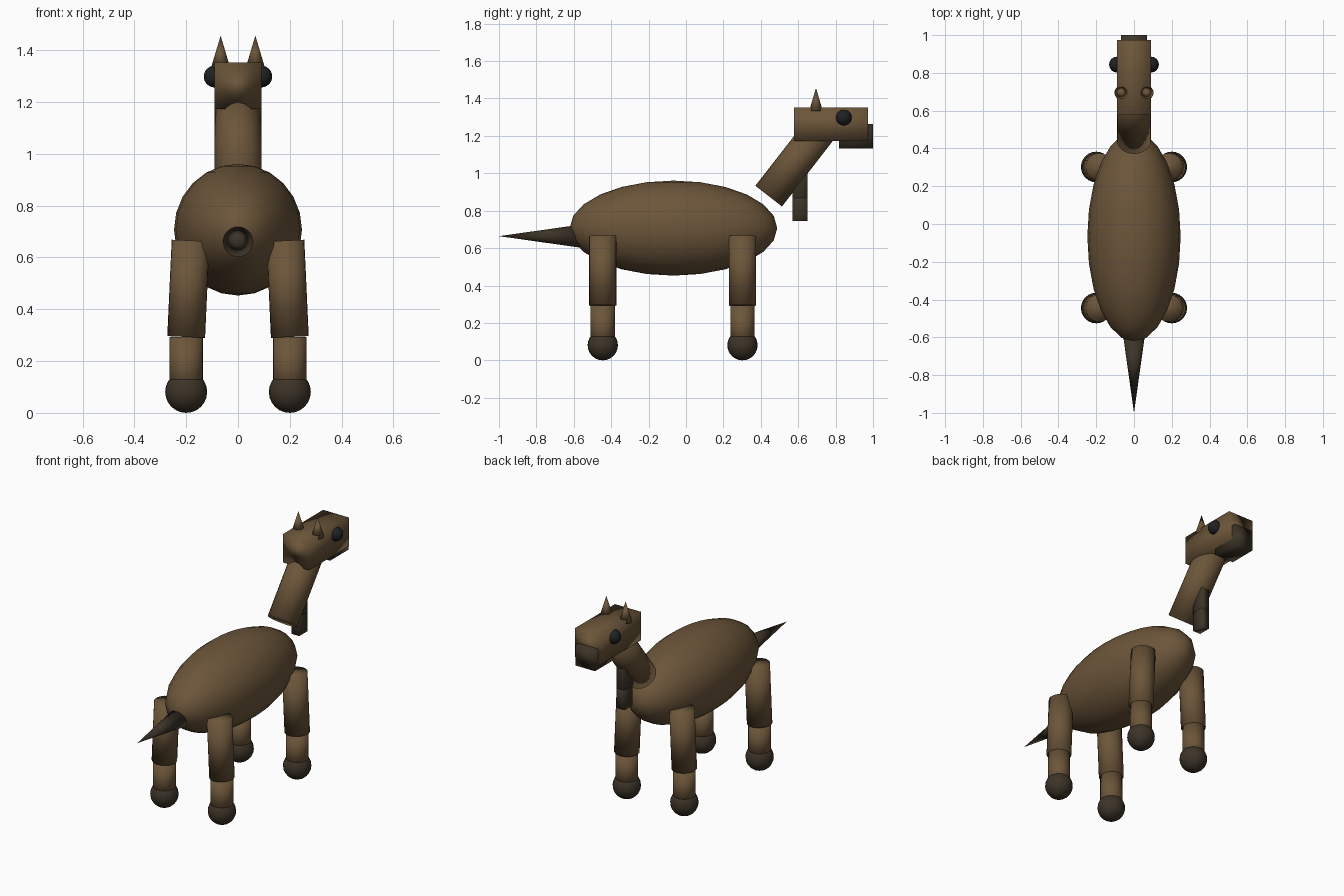
import bpy
from mathutils import Vector

if "Cube" in bpy.data.objects:
    bpy.data.objects.remove(bpy.data.objects["Cube"])


def material(name, rgb):
    m = bpy.data.materials.new(name)
    m.diffuse_color = (*rgb, 1)
    m.use_nodes = True
    m.node_tree.nodes["Principled BSDF"].inputs["Base Color"].default_value = m.diffuse_color
    return m


BROWN = material("brown_fur", (0.150, 0.092, 0.042))
DARK = material("dark_brown", (0.046, 0.034, 0.021))
BLACK = material("eye_black", (0.014, 0.015, 0.017))


def finish(name, mat):
    ob = bpy.context.object
    ob.name = name
    ob.data.materials.append(mat)
    bpy.ops.object.shade_smooth()  # soft shading on every part, boxes included
    return ob


def ball(name, mat, center, radii, segs=24, rings=12):
    bpy.ops.mesh.primitive_uv_sphere_add(segments=segs, ring_count=rings, radius=1, location=center)
    bpy.context.object.scale = radii
    return finish(name, mat)


def box(name, mat, low, high):
    low, high = Vector(low), Vector(high)
    bpy.ops.mesh.primitive_cube_add(size=1, location=(low + high) / 2)
    bpy.context.object.scale = high - low
    return finish(name, mat)


def rod(name, mat, start, end, r1, r2, sides=24):
    """Cylinder or cone running from start to end."""
    start, end = Vector(start), Vector(end)
    d = end - start
    bpy.ops.mesh.primitive_cone_add(vertices=sides, radius1=r1, radius2=r2,
                                    depth=d.length, location=(start + end) / 2)
    ob = bpy.context.object
    ob.rotation_euler = d.to_track_quat('Z', 'Y').to_euler()
    return finish(name, mat)


# Body and tail
ball("body", BROWN, (0, -0.067, 0.707), (0.247, 0.555, 0.254))
rod("tail", DARK, (0, -0.56, 0.664), (0, -1.0, 0.664), 0.062, 0)

# Legs: leaning upper part, straight lower part, round hoof
for end, y in (("rear", -0.445), ("front", 0.302)):
    for side, s in (("left", -1), ("right", 1)):
        tag = f"{end}_{side}"
        rod(f"{tag}_upper_leg", BROWN, (s * 0.20, y, 0.293), (s * 0.183, y, 0.665), 0.073, 0.073)
        rod(f"{tag}_lower_leg", BROWN, (s * 0.20, y, 0.07), (s * 0.20, y, 0.293), 0.065, 0.065)
        ball(f"{tag}_hoof", DARK, (s * 0.20, y, 0.081), (0.081,) * 3)

# Neck and head
rod("neck", BROWN, (0, 0.442, 0.878), (0, 0.724, 1.241), 0.09, 0.09)
box("head", BROWN, (-0.09, 0.577, 1.172), (0.09, 0.973, 1.352))
box("muzzle", DARK, (-0.068, 0.818, 1.134), (0.068, 1.0, 1.264))

# Beard: two stacked blocks hanging below the neck
box("beard_upper", DARK, (-0.029, 0.57, 0.868), (0.029, 0.65, 1.06))
box("beard_lower", DARK, (-0.027, 0.57, 0.744), (0.027, 0.65, 0.868))

# Eyes and horn stubs on both sides
for side, s in (("left", -1), ("right", 1)):
    ball(f"{side}_eye", BLACK, (s * 0.09, 0.844, 1.298), (0.042,) * 3, 16, 12)
    rod(f"{side}_horn", BROWN, (s * 0.067, 0.695, 1.332), (s * 0.067, 0.695, 1.456), 0.037, 0, 16)
